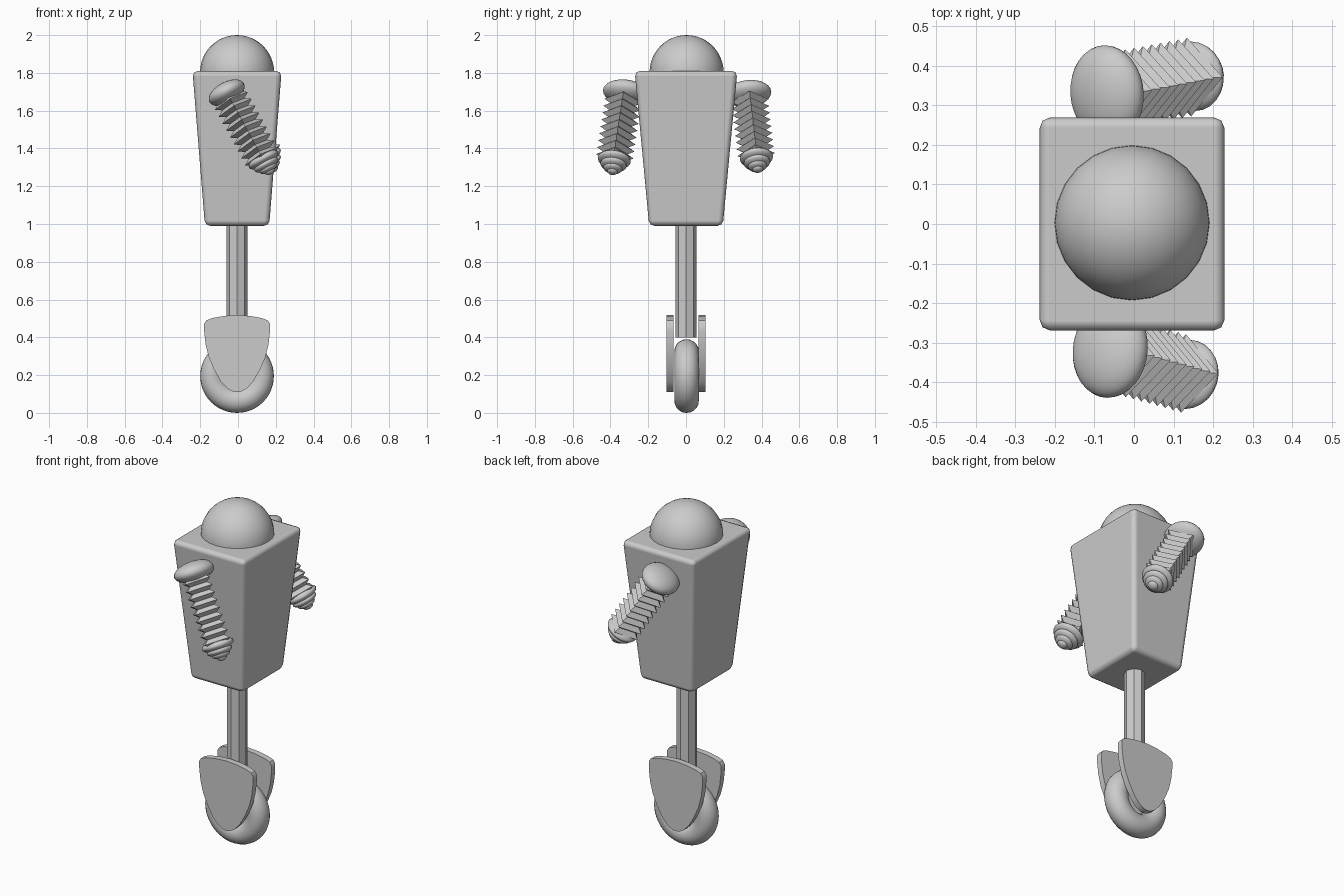
import bpy, bmesh, math
from mathutils import Matrix, Vector

cube = bpy.data.objects.get("Cube")
if cube:
    bpy.data.objects.remove(cube, do_unlink=True)

CX = -0.005  # shared centre line of body, post and wheel


def finish(name, bm, matrix=None, smooth=None):
    bmesh.ops.recalc_face_normals(bm, faces=bm.faces)
    mesh = bpy.data.meshes.new(name)
    bm.to_mesh(mesh)
    bm.free()
    obj = bpy.data.objects.new(name, mesh)
    bpy.context.collection.objects.link(obj)
    if matrix is not None:
        obj.matrix_world = matrix
    if smooth:
        bpy.ops.object.select_all(action='DESELECT')
        obj.select_set(True)
        bpy.context.view_layer.objects.active = obj
        bpy.ops.object.shade_smooth_by_angle(angle=math.radians(smooth))
    return obj


def lathe(name, profile, sides, matrix=None, smooth=None):
    """Revolve (radius, height) points around local z, with closed ends."""
    bm = bmesh.new()
    rings = []
    for r, z in profile:
        rings.append([bm.verts.new((r * math.cos(math.tau * i / sides),
                                    r * math.sin(math.tau * i / sides), z))
                      for i in range(sides)])
    for low, high in zip(rings, rings[1:]):
        for i in range(sides):
            j = (i + 1) % sides
            bm.faces.new((low[i], low[j], high[j], high[i]))
    bm.faces.new(rings[0])
    bm.faces.new(rings[-1])
    return finish(name, bm, matrix, smooth)


def ellipsoid(name, size, matrix, segments=32):
    bm = bmesh.new()
    bmesh.ops.create_uvsphere(bm, u_segments=segments, v_segments=segments // 2, radius=1)
    bmesh.ops.scale(bm, vec=size, verts=bm.verts)
    return finish(name, bm, matrix, 60)


def aim(origin, direction):
    """Frame with local z along direction and local y near world y."""
    z = Vector(direction).normalized()
    x = Vector((0, 1, 0)).cross(z).normalized()
    y = z.cross(x)
    frame = Matrix((x, y, z)).transposed().to_4x4()
    return Matrix.Translation(origin) @ frame


# Tapered body with softened edges
bm = bmesh.new()
bmesh.ops.create_cube(bm, size=2)
for v in bm.verts:
    top = v.co.z > 0
    v.co.x *= 0.236 if top else 0.17
    v.co.y *= 0.272 if top else 0.195
    v.co.z = 1.81 if top else 0.99
body = finish("body", bm, Matrix.Translation((CX, 0, 0)), 40)
bevel = body.modifiers.new("soft_edges", 'BEVEL')
bevel.width = 0.028
bevel.segments = 2
bevel.harden_normals = True

# Domed head, cut at the body top
bm = bmesh.new()
bmesh.ops.create_uvsphere(bm, u_segments=24, v_segments=24, radius=0.196)
bmesh.ops.bisect_plane(bm, geom=bm.verts[:] + bm.edges[:] + bm.faces[:],
                       plane_co=(0, 0, -0.001), plane_no=(0, 0, 1), clear_inner=True)
bmesh.ops.holes_fill(bm, edges=[e for e in bm.edges if e.is_boundary])
finish("head_dome", bm, Matrix.Translation((CX, 0.003, 1.804)), 50)

# Octagonal post
lathe("post", [(0.056, 0.4), (0.056, 1.0)], 8, Matrix.Translation((CX, 0, 0)))

# Round tyre
bpy.ops.mesh.primitive_torus_add(major_radius=0.13, minor_radius=0.065,
                                 major_segments=48, minor_segments=20,
                                 location=(CX, 0.003, 0.195),
                                 rotation=(math.pi / 2, 0, 0))
tyre = bpy.context.object
tyre.name = "tyre"
bpy.ops.object.shade_smooth()


# Fork plates: half outline from top centre to bottom centre, mirrored
HALF = [(0, 0.518), (0.07, 0.513), (0.13, 0.502), (0.162, 0.49), (0.174, 0.472),
        (0.174, 0.43), (0.166, 0.36), (0.15, 0.295), (0.122, 0.23),
        (0.085, 0.165), (0.05, 0.128), (0.02, 0.112), (0, 0.11)]
outline = HALF + [(-x, z) for x, z in reversed(HALF[1:-1])]
for side, label in ((-1, "front"), (1, "back")):
    bm = bmesh.new()
    face = bm.faces.new([bm.verts.new((x, 0, z)) for x, z in outline])
    out = bmesh.ops.extrude_face_region(bm, geom=[face])
    bmesh.ops.translate(bm, vec=(0, 0.035, 0),
                        verts=[g for g in out["geom"] if isinstance(g, bmesh.types.BMVert)])
    finish(label + "_fork_plate", bm,
           Matrix.Translation((CX, side * 0.085 - 0.0175, 0)), 35)
    # Bolts through each plate
    for z, where in ((0.197, "lower"), (0.457, "upper")):
        lathe(f"{label}_{where}_bolt",
              [(0.03, 0.045), (0.03, 0.06), (0.024, 0.06), (0.024, 0.105),
               (0.03, 0.105), (0.03, 0.122)], 16,
              aim((CX, 0, z), (0, side, 0)), 35)


# Arms: shoulder pad, square pleated sleeve, stepped round end
def arm(label, shoulder, start, end):
    start, end = Vector(start), Vector(end)
    axis = end - start
    length = axis.length
    ellipsoid(label + "_shoulder", (0.104, 0.122, 0.055), aim(shoulder, axis))

    pleats = 9
    profile = []
    for i in range(pleats):
        profile += [(0.066, length * i / pleats), (0.1, length * (i + 0.5) / pleats)]
    profile.append((0.066, length))
    lathe(label + "_sleeve", profile, 4, aim(start, axis))

    tip = axis.normalized()
    for i, (radius, offset) in enumerate(((0.088, 0), (0.07, 0.03),
                                          (0.05, 0.052), (0.028, 0.07))):
        ellipsoid(f"{label}_end_ring_{i + 1}", (radius, radius, 0.032 - 0.005 * i),
                  aim(end + tip * offset, axis), 24)


arm("front_arm", (-0.06, -0.318, 1.695), (-0.045, -0.33, 1.67), (0.135, -0.38, 1.34))
arm("back_arm", (-0.068, 0.33, 1.69), (-0.05, 0.335, 1.67), (0.15, 0.373, 1.35))
